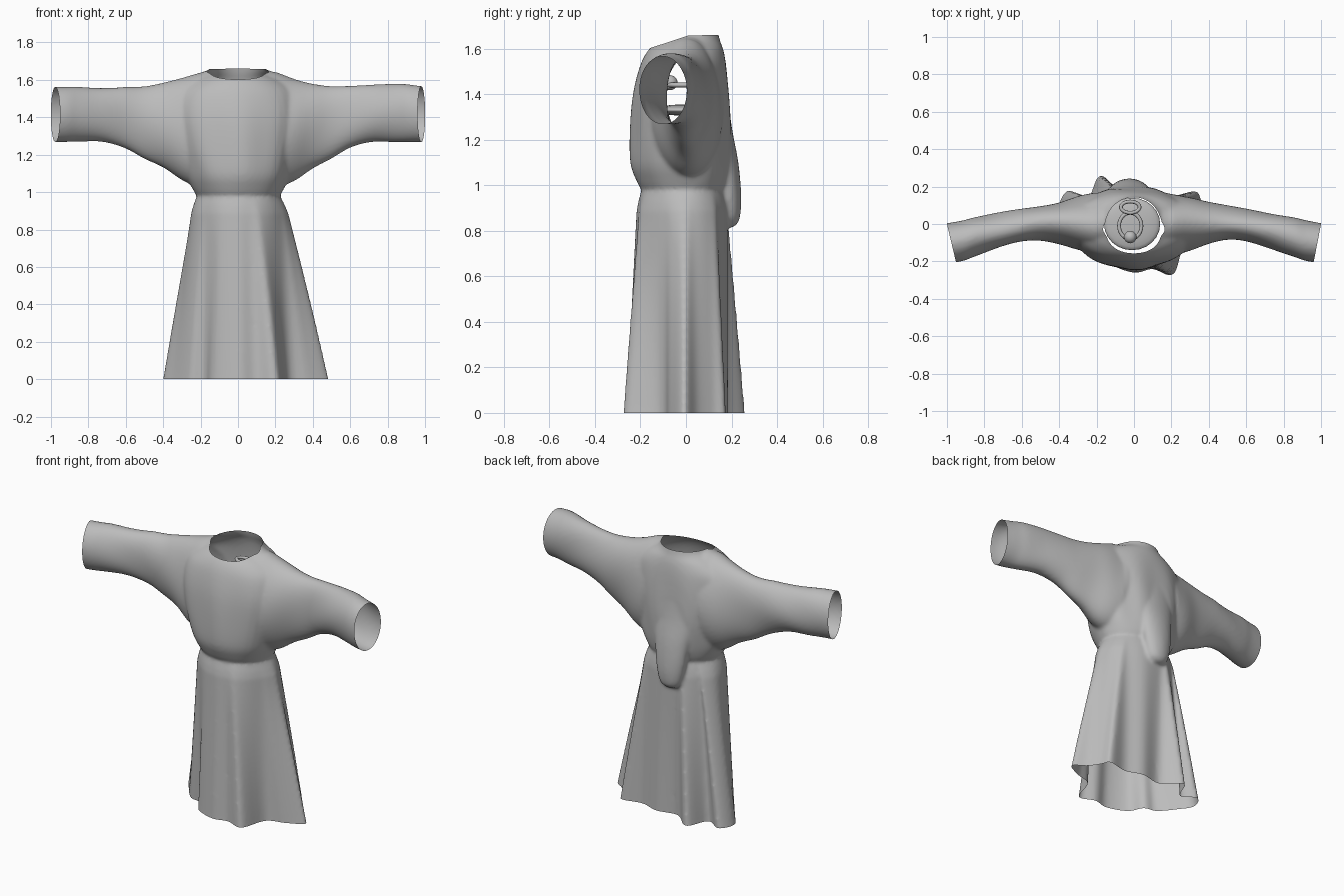
import bpy, bmesh
from math import sin, cos, pi, atan2
from mathutils import Vector

cube = bpy.data.objects.get("Cube")
if cube:
    bpy.data.objects.remove(cube, do_unlink=True)

# One cloth colour
cloth = bpy.data.materials.new("grey_cloth")
cloth.use_nodes = True
GREY = (0.5, 0.5, 0.5, 1)
cloth.diffuse_color = GREY
cloth.node_tree.nodes["Principled BSDF"].inputs["Base Color"].default_value = GREY


def spline(points, steps, closed=False):
    """Catmull-Rom interpolation of equally long tuples."""
    n, out = len(points), []
    for i in range(n if closed else n - 1):
        quad = [points[k % n] if closed else points[max(0, min(n - 1, k))]
                for k in range(i - 1, i + 3)]
        for s in range(steps):
            t = s / steps
            out.append(tuple(
                b + t / 2 * (c - a + t * (2*a - 5*b + 4*c - d + t * (3*(b - c) + d - a)))
                for a, b, c, d in zip(*quad)))
    return out if closed else out + [points[-1]]


def loft(bm, rings):
    """Skin closed rings of points into a capped tube."""
    rows = [[bm.verts.new(p) for p in ring] for ring in rings]
    n = len(rows[0])
    for low, high in zip(rows, rows[1:]):
        for i in range(n):
            j = (i + 1) % n
            bm.faces.new((low[i], low[j], high[j], high[i]))
    bm.faces.new(rows[0])
    bm.faces.new(rows[-1])


def add_object(name, bm, location=(0, 0, 0)):
    mesh = bpy.data.meshes.new(name)
    bm.to_mesh(mesh)
    bm.free()
    mesh.materials.append(cloth)
    mesh.shade_smooth()
    obj = bpy.data.objects.new(name, mesh)
    obj.location = location
    bpy.context.scene.collection.objects.link(obj)
    return obj


def add_ball(name, location, size):
    bm = bmesh.new()
    bmesh.ops.create_uvsphere(bm, u_segments=24, v_segments=12, radius=1)
    bmesh.ops.scale(bm, vec=size, verts=bm.verts)
    add_object(name, bm, location)


def add_ring(name, location, rx, ry, thick):
    bm = bmesh.new()
    rows = []
    for j in range(8):
        a = j * pi / 4
        rows.append([bm.verts.new(((rx + thick * cos(a)) * cos(i * pi / 14),
                                   (ry + thick * cos(a)) * sin(i * pi / 14),
                                   thick * sin(a))) for i in range(28)])
    for j in range(8):
        low, high = rows[j], rows[(j + 1) % 8]
        for i in range(28):
            m = (i + 1) % 28
            bm.faces.new((low[i], low[m], high[m], high[i]))
    add_object(name, bm, location)


bm = bmesh.new()

# Skirt hem outline with its folds, counter-clockwise from the left side
hem = spline([(.485, -.01), (.41, .05), (.36, .12), (.33, .175), (.2, .15), (.08, .185),
              (-.06, .165), (-.18, .26), (-.25, .13), (-.35, .18), (-.4, .09),
              (-.345, 0), (-.26, -.1), (-.18, -.12), (-.13, -.21), (0, -.26),
              (.1, -.24), (.21, -.27), (.27, -.11), (.38, -.07)], 5, closed=True)
angles = [atan2(y / .25, x / .43) for x, y in hem]

# Bodice: height, right, left, front, back
bodice = spline([(.98, -.22, .225, -.195, .17), (1.02, -.245, .245, -.217, .185),
                 (1.1, -.285, .28, -.243, .195), (1.25, -.34, .32, -.243, .198),
                 (1.4, -.36, .345, -.23, .19), (1.52, -.33, .32, -.202, .178),
                 (1.59, -.25, .25, -.168, .165), (1.64, -.16, .155, -.12, .148),
                 (1.7, -.14, .13, -.1, .135)], 4)


def bodice_ring(z, right, left, front, back):
    fold = max(0, sin((z - .98) / .6 * pi))
    ring = []
    for a in angles:
        k = 1 + fold * (.025 if sin(a) > 0 else .014) * sin(9 * a + 2 * z)
        ring.append((cos(a) * k * (left if cos(a) > 0 else -right),
                     sin(a) * k * (back if sin(a) > 0 else -front), z))
    return ring


waist = bodice_ring(*bodice[0])
rings = []
for i in range(26):
    z = -.06 + 1.03 * i / 25
    t = 1 - z / .98
    puff = 1 + .085 * max(0, 1 - t) * min(t / .08, 1)
    rings.append([((w[0] + (h[0] - w[0]) * t) * puff,
                   (w[1] + (h[1] - w[1]) * t) * puff, z) for w, h in zip(waist, hem)])
loft(bm, rings + [bodice_ring(*row) for row in bodice])

# Wide sleeves: distance out, bottom, top, front, back
sleeve = spline([(.06, 1.05, 1.665, -.165, .17), (.14, 1.04, 1.657, -.165, .168),
                 (.22, 1.03, 1.632, -.158, .16), (.3, 1.06, 1.606, -.138, .147),
                 (.4, 1.13, 1.583, -.105, .118), (.5, 1.18, 1.568, -.087, .097),
                 (.6, 1.235, 1.566, -.094, .08), (.72, 1.267, 1.573, -.127, .06),
                 (.85, 1.268, 1.582, -.172, .037), (.93, 1.268, 1.574, -.2, .017),
                 (1.07, 1.265, 1.553, -.22, -.008)], 5)
for side in (1, -1):
    rings = []
    for x, bottom, top, front, back in sleeve:
        if side < 0 and .6 < x < 1:
            top -= .022 * sin((x - .6) / .4 * pi)
        ring = []
        for i in range(48):
            a = 2 * pi * i / 48
            k = 1 + .035 * sin(3 * a + 13 * x + side) * min(1, abs(1 - x) * 4)
            if x < .2:
                k = 1
            ring.append((side * x, (front + back) / 2 + (back - front) / 2 * cos(a) * k,
                         (bottom + top) / 2 + (top - bottom) / 2 * sin(a) * (k + 1) / 2))
        rings.append(ring)
    loft(bm, rings)

# Cloth hanging down the back: height, half width, centre depth, half depth
drape = spline([(.815, .03, .19, .018), (.85, .07, .19, .045), (.95, .095, .185, .058),
                (1.1, .115, .172, .058), (1.25, .14, .15, .052), (1.4, .14, .135, .048),
                (1.55, .11, .11, .045)], 4)
loft(bm, [[(-.025 + w * cos(i * pi / 12), y + d * sin(i * pi / 12), z) for i in range(24)]
          for z, w, y, d in drape])

# Merge the volumes into one soft surface
bmesh.ops.recalc_face_normals(bm, faces=bm.faces)
robe = add_object("robe", bm)
remesh = robe.modifiers.new("merge", "REMESH")
remesh.mode = "VOXEL"
remesh.voxel_size = .011
soften = robe.modifiers.new("soften", "SMOOTH")
soften.factor = .5
soften.iterations = 5
bpy.context.view_layer.update()
merged = bpy.data.meshes.new_from_object(
    robe.evaluated_get(bpy.context.evaluated_depsgraph_get()))
robe.modifiers.clear()

# Cut open the hem, the neck with its lower front, and both cuffs
bm = bmesh.new()
bm.from_mesh(merged)
for point, normal in (((0, 0, 0), (0, 0, -1)), ((0, 0, 1.654), (0, -.33, 1)),
                      ((0, 0, 1.657), (0, -.02, 1)),
                      ((1, 0, 0), (.98, -.19, 0)), ((-1, 0, 0), (-.97, -.23, 0))):
    bmesh.ops.bisect_plane(bm, geom=bm.verts[:] + bm.edges[:] + bm.faces[:],
                           plane_co=point, plane_no=Vector(normal).normalized(),
                           clear_outer=True)
bm.to_mesh(robe.data)
bm.free()
robe.data.shade_smooth()

# Bunched lining inside the chest, with a knob and rings below the neck
add_ball("inner_lining", (-.01, 0, 1.33), (.15, .14, .025))
add_ball("inner_knob", (-.02, -.07, 1.45), (.033, .033, .033))
add_ring("inner_front_ring", (-.02, -.01, 1.44), .06, .07, .01)
add_ring("inner_back_ring", (-.02, .09, 1.5), .05, .03, .01)
